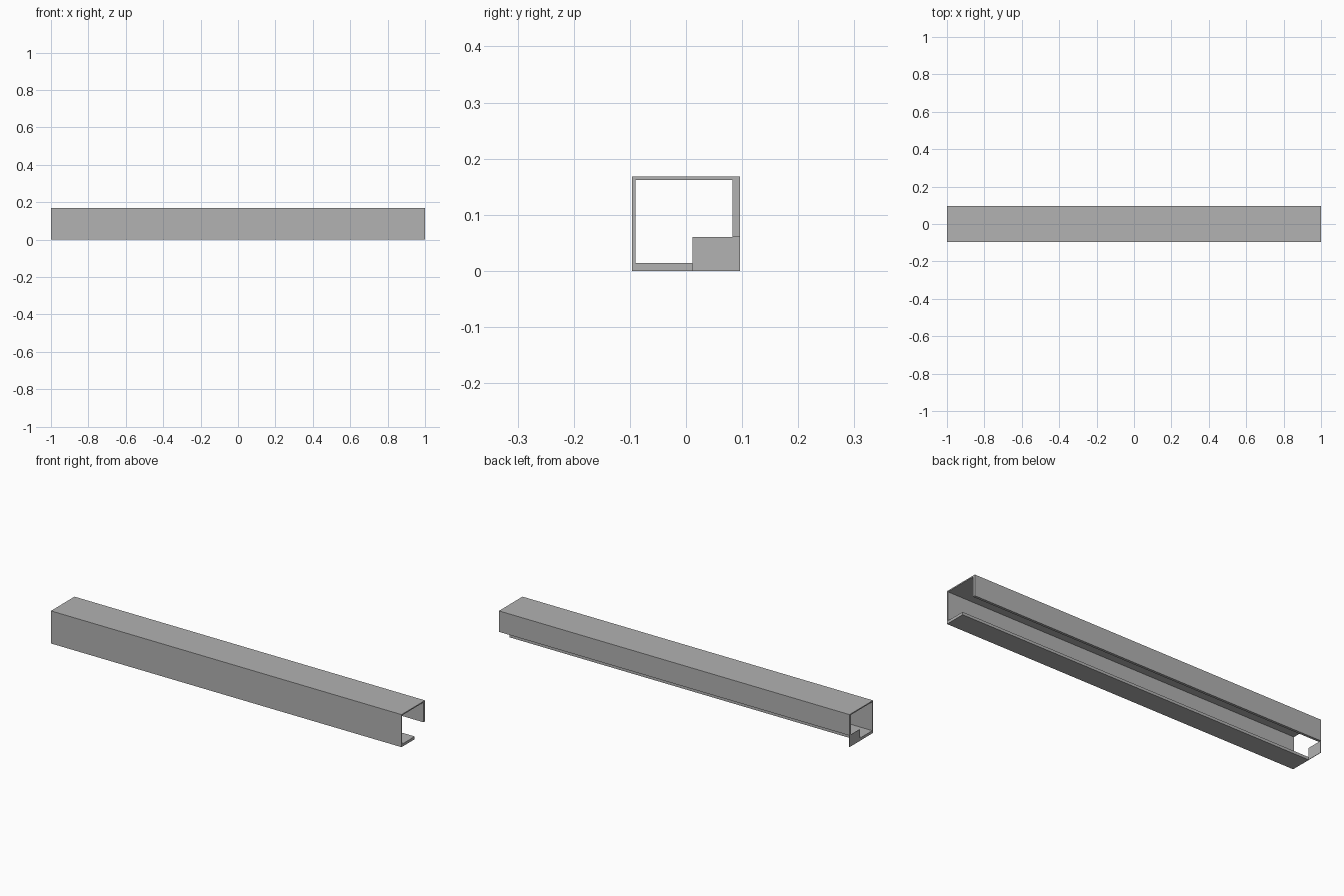
import bpy
import bmesh

cube = bpy.data.objects.get("Cube")
if cube:
    bpy.data.objects.remove(cube, do_unlink=True)

GREY = (0.445, 0.445, 0.445, 1.0)
steel = bpy.data.materials.new("steel_grey")
steel.use_nodes = True
steel.diffuse_color = GREY
steel.node_tree.nodes["Principled BSDF"].inputs["Base Color"].default_value = GREY


def extrude_profile(name, profile, x0, x1):
    """Sweep a closed (y, z) outline along x; a zero length gives a flat sheet."""
    bm = bmesh.new()
    face = bm.faces.new([bm.verts.new((x0, y, z)) for y, z in profile])
    if x1 != x0:
        swept = bmesh.ops.extrude_face_region(bm, geom=[face], use_keep_orig=True)
        moved = [g for g in swept["geom"] if isinstance(g, bmesh.types.BMVert)]
        bmesh.ops.translate(bm, verts=moved, vec=(x1 - x0, 0, 0))
        bmesh.ops.recalc_face_normals(bm, faces=bm.faces)
    elif face.normal.x > 0:
        face.normal_flip()
    mesh = bpy.data.meshes.new(name)
    bm.to_mesh(mesh)
    bm.free()
    mesh.materials.append(steel)
    obj = bpy.data.objects.new(name, mesh)
    bpy.context.collection.objects.link(obj)
    return obj


FRONT, BACK, TOP = -0.096, 0.096, 0.168
LIP_Y, LIP_Z = 0.012, 0.06      # edges of the open corner slot
SKIN = 0.006                    # front and top walls
BACK_T, FLOOR_T = 0.013, 0.014  # folded back wall and floor

# Channel: floor, front wall, roof and short back wall in one outline
channel = [
    (LIP_Y, 0), (FRONT, 0), (FRONT, TOP), (BACK, TOP), (BACK, LIP_Z),
    (BACK - BACK_T, LIP_Z), (BACK - BACK_T, TOP - SKIN),
    (FRONT + SKIN, TOP - SKIN), (FRONT + SKIN, FLOOR_T), (LIP_Y, FLOOR_T),
]
extrude_profile("channel_rail", channel, -1, 1)

# Small sheet closing the slot corner at one end
tab = [(LIP_Y, 0), (BACK, 0), (BACK, LIP_Z), (LIP_Y, LIP_Z)]
extrude_profile("end_tab", tab, -1, -0.998)
